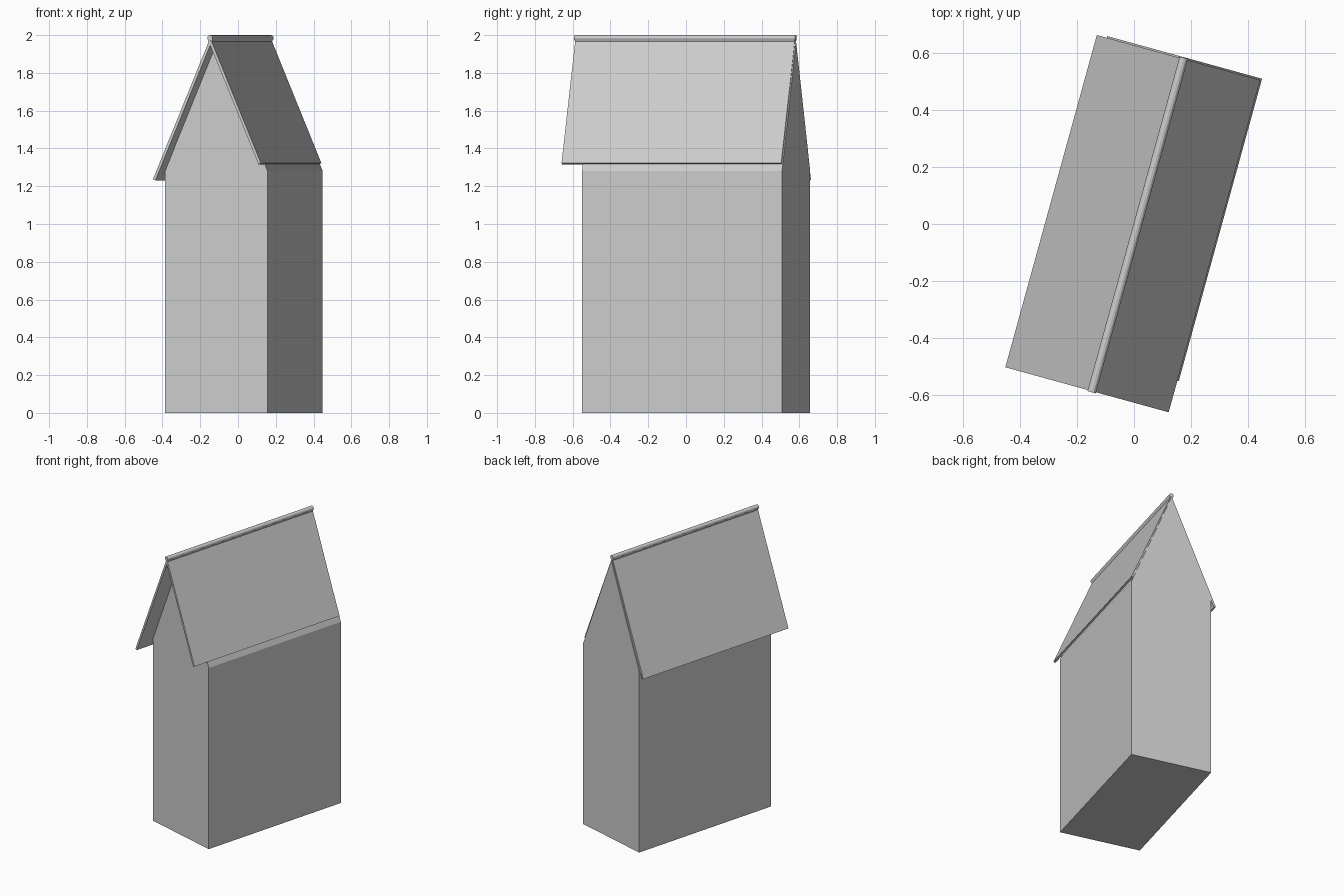
import bpy
import bmesh
import math
from mathutils import Matrix, Vector

cube = bpy.data.objects.get("Cube")
if cube:
    bpy.data.objects.remove(cube, do_unlink=True)

TURN = Matrix.Rotation(math.radians(-15.4), 4, 'Z')

# Single plain grey for every surface
grey = bpy.data.materials.new("light_grey")
grey.use_nodes = True
colour = (0.6, 0.6, 0.6, 1.0)
grey.diffuse_color = colour
grey.node_tree.nodes["Principled BSDF"].inputs["Base Color"].default_value = colour


def extrude_profile(name, profile, front, back):
    """Extrude a closed (x, z) outline along y and turn it into place."""
    bm = bmesh.new()
    face = bm.faces.new([bm.verts.new((x, front, z)) for x, z in profile])
    result = bmesh.ops.extrude_face_region(bm, geom=[face])
    moved = [v for v in result["geom"] if isinstance(v, bmesh.types.BMVert)]
    bmesh.ops.translate(bm, verts=moved, vec=(0, back - front, 0))
    bmesh.ops.recalc_face_normals(bm, faces=bm.faces)
    mesh = bpy.data.meshes.new(name)
    bm.to_mesh(mesh)
    bm.free()
    mesh.materials.append(grey)
    obj = bpy.data.objects.new(name, mesh)
    obj.matrix_world = TURN
    bpy.context.collection.objects.link(obj)
    return obj


# House body: tall walls with a steep gable
left_x, right_x, wall_top = -0.265, 0.297, 1.28
extrude_profile("house_body", [
    (left_x, 0), (right_x, 0), (right_x, wall_top),
    ((left_x + right_x) / 2, 1.965), (left_x, wall_top)], -0.489, 0.609)

# Roof panels: thin slabs from the ridge down to each eave
ridge = Vector((0.0133, 1.985))
thickness = 0.015
for name, eave in (("right_roof_panel", Vector((-0.301, 1.237))),
                   ("left_roof_panel", Vector((0.292, 1.322)))):
    slope = (eave - ridge).normalized()
    inward = Vector((slope.y, -slope.x))
    if inward.y > 0:
        inward = -inward
    inward *= thickness
    extrude_profile(name, [ridge, eave, eave + inward, ridge + inward],
                    -0.603, 0.603)

# Ridge cap: slim round bar along the top
radius, sides = 0.015, 12
extrude_profile("ridge_cap", [
    (ridge.x + radius * math.cos(math.tau * i / sides),
     ridge.y + radius * math.sin(math.tau * i / sides))
    for i in range(sides)], -0.607, 0.607)
